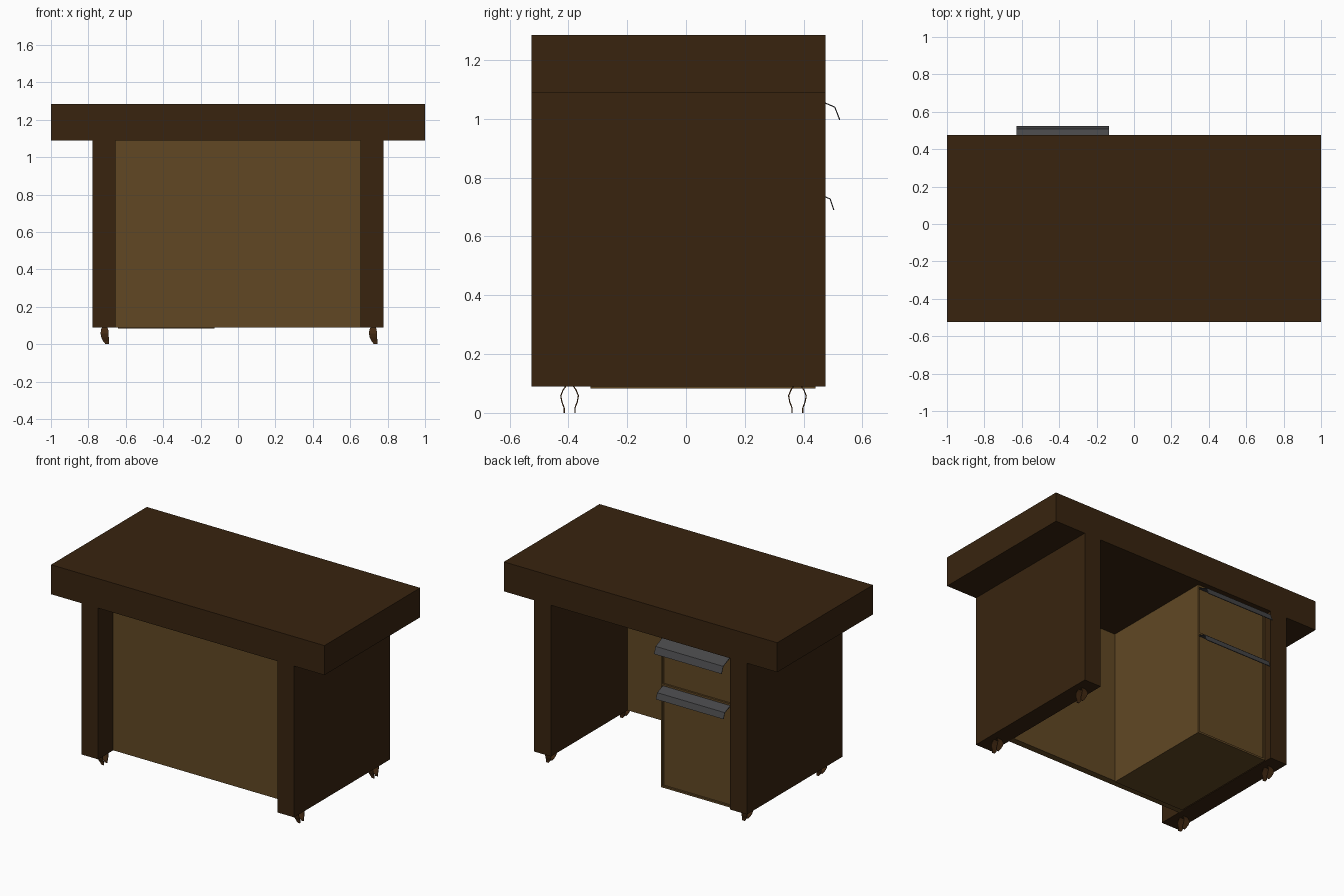
import bpy, bmesh

if "Cube" in bpy.data.objects:
    bpy.data.objects.remove(bpy.data.objects["Cube"])


def material(name, rgb):
    m = bpy.data.materials.new(name)
    m.use_nodes = True
    m.diffuse_color = (*rgb, 1)
    m.node_tree.nodes["Principled BSDF"].inputs["Base Color"].default_value = (*rgb, 1)
    return m


DARK = material("dark wood", (0.040, 0.0175, 0.0048))
LIGHT = material("light wood", (0.120, 0.064, 0.0175))
GREY = material("grey metal", (0.062, 0.062, 0.065))
FOOT = material("brown feet", (0.055, 0.022, 0.006))


def finish(name, bm, mat):
    bmesh.ops.recalc_face_normals(bm, faces=bm.faces[:])
    mesh = bpy.data.meshes.new(name)
    bm.to_mesh(mesh)
    bm.free()
    mesh.materials.append(mat)
    obj = bpy.data.objects.new(name, mesh)
    bpy.context.collection.objects.link(obj)
    return obj


def box(name, x, y, z, mat):
    """Box from (min, max) pairs on each axis."""
    bm = bmesh.new()
    bmesh.ops.create_cube(bm, size=1)
    for v in bm.verts:
        v.co = [r[0] if c < 0 else r[1] for c, r in zip(v.co, (x, y, z))]
    return finish(name, bm, mat)


def strip(name, rows, mat, thickness):
    """Bent sheet through rows of (left point, right point)."""
    bm = bmesh.new()
    pairs = [(bm.verts.new(a), bm.verts.new(b)) for a, b in rows]
    for (a, b), (c, d) in zip(pairs, pairs[1:]):
        bm.faces.new((a, b, d, c))
    obj = finish(name, bm, mat)
    mod = obj.modifiers.new("thickness", "SOLIDIFY")
    mod.thickness = thickness
    mod.offset = 0
    return obj


FRONT, BACK = -0.525, 0.475
BASE, UNDER = 0.09, 1.09

# Top slab and side panels
box("desk_top", (-1, 1), (FRONT, BACK), (UNDER, 1.285), DARK)
box("left_side", (0.655, 0.778), (FRONT, BACK), (BASE, UNDER), DARK)
box("right_side", (-0.778, -0.655), (FRONT, BACK), (BASE, UNDER), DARK)

# Recessed panel between the sides
box("modesty_panel", (-0.655, 0.655), (-0.368, -0.325), (BASE, UNDER), LIGHT)

# Drawer cabinet shell
X0, X1, Y0, Y1, Z0, T = -0.642, -0.125, -0.325, 0.44, 0.083, 0.012
box("cabinet_outer_side", (X0, X0 + T), (Y0, Y1), (Z0, UNDER), LIGHT)
box("cabinet_inner_side", (X1 - T, X1), (Y0, Y1), (Z0, UNDER), LIGHT)
for name, z in (("bottom", Z0), ("divider", 0.757), ("top", UNDER - T)):
    box("cabinet_" + name, (X0 + T, X1 - T), (Y0, Y1), (z, z + T), LIGHT)

# Drawers, set slightly back inside the shell
box("lower_drawer", (X0 + T, X1 - T), (Y0, Y1 - 0.012), (Z0 + T, 0.757), LIGHT)
box("upper_drawer", (X0 + T, X1 - T), (Y0, Y1 - 0.012), (0.757 + T, UNDER - T), LIGHT)

# Bent sheet handles
handles = {
    "upper_handle": ((0.428, 1.074), (0.506, 1.04), (0.523, 0.997)),
    "lower_handle": ((0.428, 0.753), (0.49, 0.728), (0.503, 0.69)),
}
for name, path in handles.items():
    strip(name, [((-0.627, y, z), (-0.133, y, z)) for y, z in path], GREY, 0.004)

# Feet: a pair of curved claws under each corner
claw = (  # spread in y, left edge, right edge, height
    (0.012, -0.012, 0.012, 0.092),
    (0.022, -0.020, 0.018, 0.078),
    (0.030, -0.023, 0.020, 0.058),
    (0.026, -0.019, 0.021, 0.037),
    (0.018, -0.009, 0.022, 0.016),
    (0.018, 0.004, 0.022, 0.0),
)
for side, x in (("left", 0.723), ("right", -0.712)):
    for end, y in (("front", -0.396), ("back", 0.379)):
        for part, s in (("outer", -1), ("inner", 1)):
            rows = [((x + a, y + s * d, z), (x + b, y + s * d, z)) for d, a, b, z in claw]
            strip(f"{end}_{side}_foot_{part}", rows, FOOT, 0.004)
